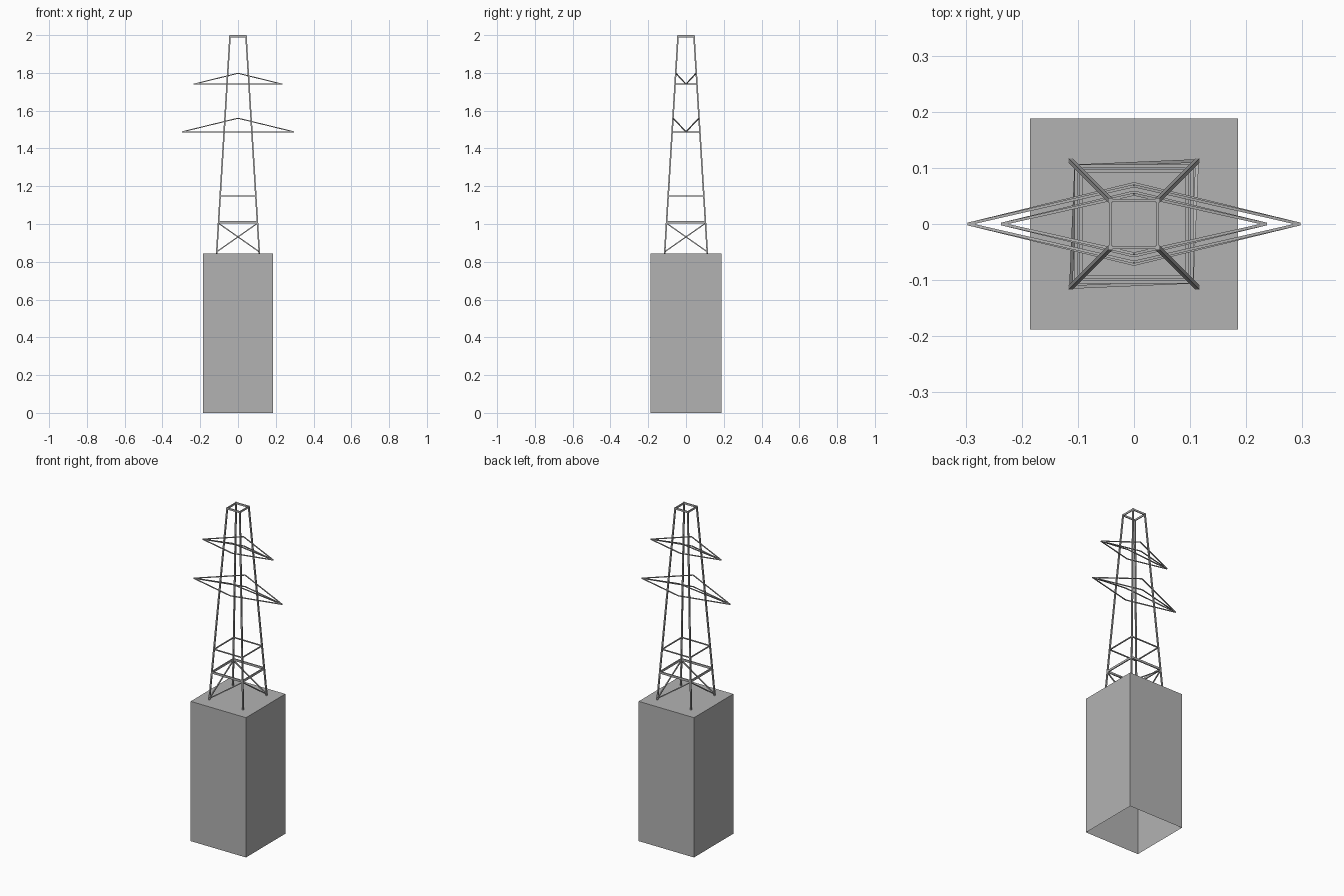
import bpy, bmesh
from mathutils import Vector, Matrix

cube = bpy.data.objects.get("Cube")
if cube:
    bpy.data.objects.remove(cube, do_unlink=True)


def material(name, rgb):
    mat = bpy.data.materials.new(name)
    mat.use_nodes = True
    mat.diffuse_color = (*rgb, 1)
    mat.node_tree.nodes["Principled BSDF"].inputs["Base Color"].default_value = (*rgb, 1)
    return mat


grey = material("plain grey", (0.45, 0.45, 0.45))
BASE_Z, TOP_Z = 0.845, 2.0
BASE_R, TOP_R = 0.113, 0.042
CORNERS = [(-1, -1), (1, -1), (1, 1), (-1, 1)]


def finish(name, bm):
    mesh = bpy.data.meshes.new(name)
    bm.to_mesh(mesh)
    bm.free()
    mesh.materials.append(grey)
    obj = bpy.data.objects.new(name, mesh)
    bpy.context.collection.objects.link(obj)
    return obj


def bars(name, segments, width, height=None):
    """Square bars along a list of start and end points."""
    bm = bmesh.new()
    for a, b in segments:
        a, b = Vector(a), Vector(b)
        axis = (b - a).normalized()
        hint = Vector((0, 0, 1)) if abs(axis.z) < 0.9 else Vector((0, 1, 0))
        side = hint.cross(axis).normalized()
        up = axis.cross(side)
        turn = Matrix((side, up, axis)).transposed().to_4x4()
        size = Matrix.Diagonal((width, height or width, (b - a).length, 1))
        bmesh.ops.create_cube(bm, size=1, matrix=Matrix.Translation((a + b) / 2) @ turn @ size)
    return finish(name, bm)


def on_leg(corner, z):
    r = BASE_R + (TOP_R - BASE_R) * (z - BASE_Z) / (TOP_Z - BASE_Z)
    return (corner[0] * r, corner[1] * r, z)


def ring(name, z, width, height):
    points = [on_leg(c, z) for c in CORNERS]
    bars(name, list(zip(points, points[1:] + points[:1])), width, height)


# Plinth, open underneath
bm = bmesh.new()
bmesh.ops.create_cube(bm, size=1, matrix=Matrix.Translation((0, 0, BASE_Z / 2))
                      @ Matrix.Diagonal((0.37, 0.376, BASE_Z, 1)))
bm.normal_update()
bmesh.ops.delete(bm, geom=[f for f in bm.faces if f.normal.z < -0.5], context='FACES_ONLY')
finish("plinth", bm)

# Four leaning legs
bars("tower_legs", [(on_leg(c, BASE_Z), on_leg(c, TOP_Z)) for c in CORNERS], 0.008)

# Horizontal rings
ring("top_ring", 1.994, 0.005, 0.011)
ring("middle_ring", 1.148, 0.006, 0.006)
ring("lower_ring", 1.01, 0.006, 0.013)

# One diagonal brace on each side, rising from two opposite corners
braces = []
for i in (0, 2):
    for j in (1, -1):
        braces.append((on_leg(CORNERS[i], 0.853), on_leg(CORNERS[(i + j) % 4], 1.004)))
bars("diagonal_braces", braces, 0.006)


# Cross arms: a flat diamond with raised struts meeting at its tips
def cross_arm(name, reach, z, half_depth, rise):
    segments = []
    for sx, sy in CORNERS:
        tip = (sx * reach, 0, z)
        segments.append((tip, (0, sy * half_depth, z)))
        segments.append((tip, (0, sy * (half_depth - 0.004), z + rise)))
    bars(name, segments, 0.005)


cross_arm("lower_cross_arm", 0.296, 1.488, 0.072, 0.072)
cross_arm("upper_cross_arm", 0.236, 1.74, 0.057, 0.058)
